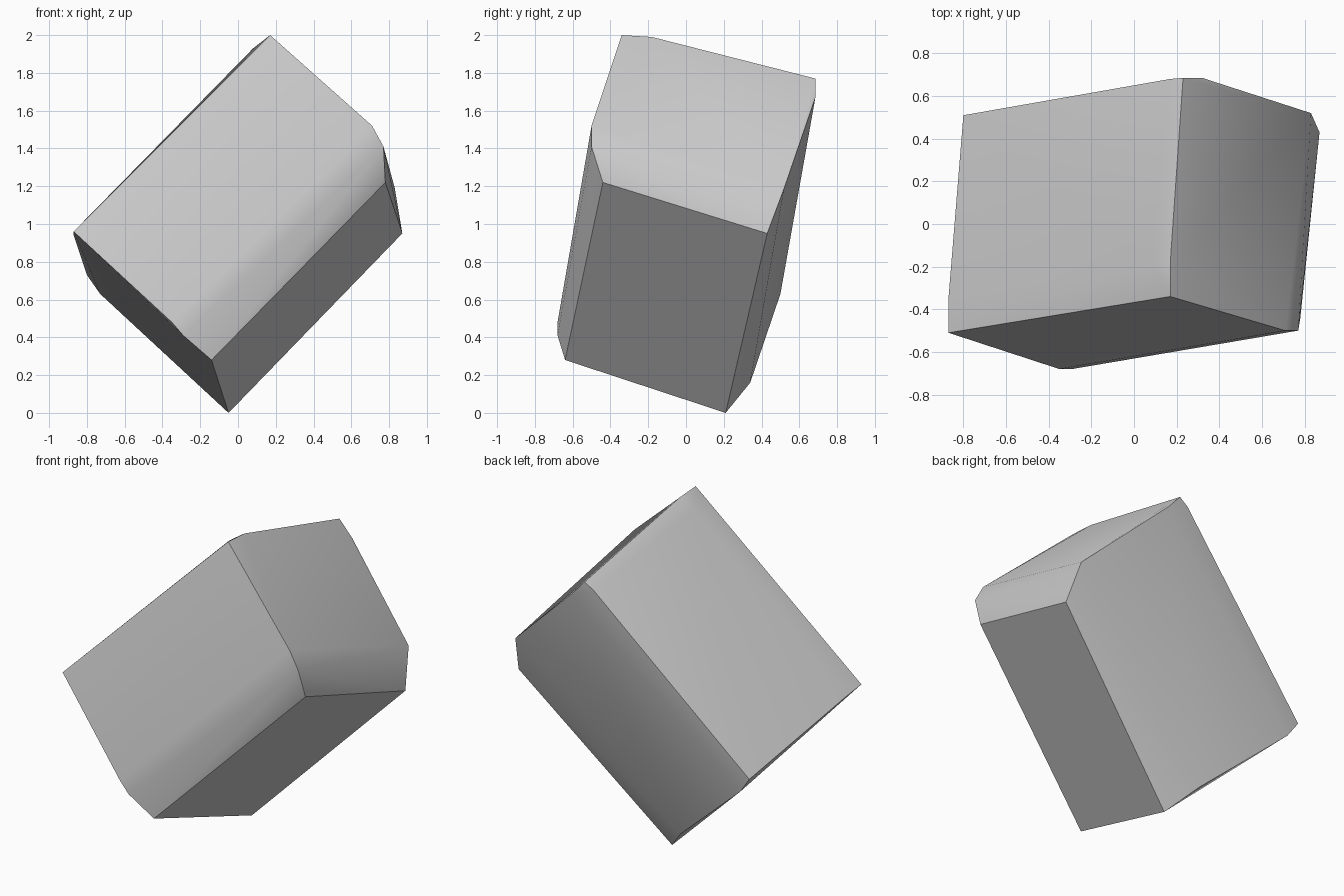
import bpy, bmesh, math

if "Cube" in bpy.data.objects:
    bpy.data.objects.remove(bpy.data.objects["Cube"])

# Corner clusters of the tilted block; each cluster spans one chamfered corner
corners = {
    "top":          [(0.17, -0.34, 2.00), (0.17, -0.18, 1.99), (0.08, -0.20, 1.93)],
    "top_back":     [(0.23, 0.685, 1.77), (0.32, 0.685, 1.67), (0.17, 0.68, 1.73)],
    "right_front":  [(0.71, -0.50, 1.52), (0.77, -0.50, 1.41), (0.78, -0.44, 1.22)],
    "right_back":   [(0.87, 0.43, 0.95), (0.83, 0.52, 1.19)],
    "left_front":   [(-0.87, -0.51, 0.96), (-0.87, -0.35, 0.94)],
    "left_back":    [(-0.80, 0.51, 0.73), (-0.73, 0.50, 0.63)],
    "bottom_front": [(-0.14, -0.64, 0.28), (-0.29, -0.68, 0.41), (-0.35, -0.68, 0.48)],
    "bottom":       [(-0.05, 0.21, 0.00), (-0.20, 0.34, 0.16)],
}

# Block: hull around the corner clusters
bm = bmesh.new()
for cluster in corners.values():
    for p in cluster:
        bm.verts.new(p)
bmesh.ops.convex_hull(bm, input=bm.verts[:])
loose = [v for v in bm.verts if not v.link_faces]
bmesh.ops.delete(bm, geom=loose, context='VERTS')
# Merge nearly flat triangles into the large faces
bmesh.ops.dissolve_limit(bm, angle_limit=math.radians(3),
                         verts=bm.verts[:], edges=bm.edges[:])
bmesh.ops.recalc_face_normals(bm, faces=bm.faces[:])
mesh = bpy.data.meshes.new("tilted_block")
bm.to_mesh(mesh)
bm.free()

block = bpy.data.objects.new("tilted_block", mesh)
bpy.context.collection.objects.link(block)
bpy.context.view_layer.objects.active = block
block.select_set(True)
bpy.ops.object.shade_smooth_by_angle(angle=math.radians(40))
